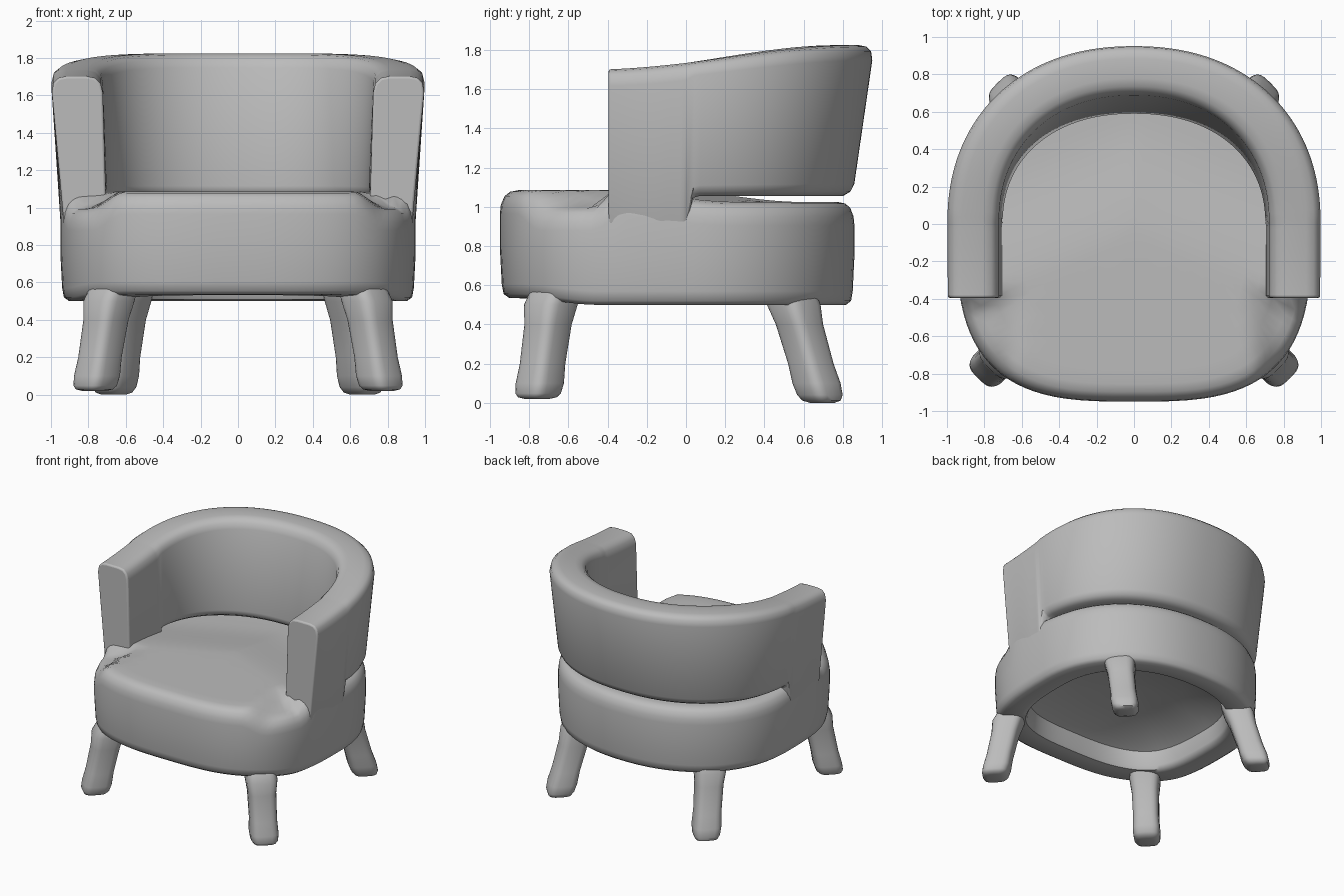
import bpy, bmesh, math
from mathutils import Vector

cube = bpy.data.objects.get("Cube")
if cube:
    bpy.data.objects.remove(cube, do_unlink=True)

grey = bpy.data.materials.new("soft grey")
grey.use_nodes = True
COLOR = (0.5, 0.5, 0.5, 1)
grey.diffuse_color = COLOR
grey.node_tree.nodes["Principled BSDF"].inputs["Base Color"].default_value = COLOR


def smoothstep(a, b, v):
    t = max(0, min(1, (v - a) / (b - a)))
    return t * t * (3 - 2 * t)


def rounded(t, rx, ry, n):
    """Point on a superellipse at angle t."""
    c, s = math.cos(t), math.sin(t)
    return (math.copysign(abs(c) ** (2 / n), c) * rx,
            math.copysign(abs(s) ** (2 / n), s) * ry)


def loft(name, rings, bevel=0):
    """Skin a list of closed rings and cap both ends."""
    bm = bmesh.new()
    rows = [[bm.verts.new(p) for p in ring] for ring in rings]
    for a, b in zip(rows, rows[1:]):
        for i in range(len(a)):
            j = (i + 1) % len(a)
            bm.faces.new((a[i], a[j], b[j], b[i]))
    bm.faces.new(rows[0][::-1])
    bm.faces.new(rows[-1])
    bmesh.ops.recalc_face_normals(bm, faces=bm.faces)
    mesh = bpy.data.meshes.new(name)
    bm.to_mesh(mesh)
    bm.free()
    mesh.materials.append(grey)
    ob = bpy.data.objects.new(name, mesh)
    bpy.context.collection.objects.link(ob)
    if bevel:
        mod = ob.modifiers.new("soft edge", "BEVEL")
        mod.width, mod.segments = bevel, 3
        mod.limit_method, mod.angle_limit = "ANGLE", math.radians(60)
    bpy.ops.object.select_all(action="DESELECT")
    bpy.context.view_layer.objects.active = ob
    ob.select_set(True)
    bpy.ops.object.shade_smooth_by_angle(angle=math.radians(50))
    return ob


# Seat: hollow underneath, softly crowned on top, lower at the front corners
def seat_top(x, y):
    corner = smoothstep(0.62, 0.78, abs(x)) * smoothstep(0.36, 0.46, -y)
    return 1.085 - 0.085 * corner - 0.06 * smoothstep(-0.1, 0.6, y + 0.4 * abs(x))


def seat_lift(y):
    return 0.035 * smoothstep(0.45, 0.85, -y)


def seat_outline(count=96):
    pts = []
    for i in range(count):
        t = math.tau * (i + 0.5) / count
        back = math.sin(t) > 0
        pts.append(rounded(t, 0.95, 0.86 if back else 0.95, 2.2 if back else 3.1))
    return pts


lower = [(0.02, 0.8), (0.4, 0.77), (0.65, 0.71), (0.75, 0.66), (0.765, 0.54),
         (0.78, 0.51), (0.82, 0.5), (0.95, 0.5), (0.98, 0.52), (0.99, 0.57), (1, 0.75)]
upper = [(1, 0.12), (0.995, 0.075), (0.975, 0.03), (0.945, 0.008), (0.9, 0)]
upper += [(0.9 - 0.088 * k, 0) for k in range(1, 11)]
outline = seat_outline()
rings = [[(x * s, y * s, z + seat_lift(y * s)) for x, y in outline] for s, z in lower]
rings += [[(x * s, y * s, seat_top(x * s, y * s) - drop) for x, y in outline]
          for s, drop in upper]
loft("seat", rings)


# Wraparound back and arms: a rounded section swept along a U-shaped path
ARM_FRONT = -0.395


def u_path(rx, ry, arm_steps=24, arc_steps=96):
    side = [(rx, ARM_FRONT * (1 - k / arm_steps)) for k in range(arm_steps)]
    arc = [rounded(math.pi * k / arc_steps, rx, ry, 2.2) for k in range(arc_steps + 1)]
    return side + arc + [(-x, y) for x, y in reversed(side)]


section = [(0, 0.08), (0, 0.9), (0.05, 0.96), (0.15, 0.99), (0.3, 1), (0.7, 1),
           (0.86, 0.99), (0.96, 0.955), (1, 0.9), (1, 0.08), (0.95, 0.03),
           (0.82, 0), (0.18, 0), (0.05, 0.03)]
paths = zip(u_path(1.003, 0.962), u_path(0.95, 0.85),
            u_path(0.725, 0.7), u_path(0.7, 0.58))
rings = []
for out_top, out_low, in_top, in_low in paths:
    y = out_top[1]
    raised = smoothstep(-0.01, 0.05, y)
    top = 1.7 + 0.125 * smoothstep(-0.5, 0.95, y)
    low = 0.85 + 0.205 * raised
    # The arms tuck into the sides of the seat
    tuck = 1 - (0.006 + 0.02 * smoothstep(0.1, 0.39, -y)) * (1 - raised)
    outer_base = Vector((out_low[0] * tuck, out_low[1]))
    ring = []
    for u, v in section:
        high = Vector(out_top).lerp(Vector(in_top), u)
        base = outer_base.lerp(Vector(in_low), u)
        ring.append((*base.lerp(high, v), low + (top - low) * v))
    rings.append(ring)
loft("back_and_arms", rings, bevel=0.02)


# Legs: splayed rounded posts turned to face the corners
def leg(name, top, foot, foot_z):
    rings = []
    for z, half in [(0.66, 0.07), (0.58, 0.11), (0.5, 0.118), (0.4, 0.104), (0.2, 0.1),
                    (0.1, 0.106), (0.04, 0.1), (0.012, 0.085), (0, 0.055)]:
        center = Vector(foot).lerp(Vector(top), min(z / 0.5, 1))
        center *= 1 - 0.5 * max(0, z - 0.5)
        ring = []
        for i in range(24):
            x, y = rounded(math.tau * i / 24, half, half, 3.5)
            ring.append((center.x + (x - y) * 0.7071, center.y + (x + y) * 0.7071,
                         max(z, foot_z + z * 0.7)))
        rings.append(ring)
    loft(name, rings)


for side, sx in (("left", 1), ("right", -1)):
    leg("front_leg_" + side, (0.69 * sx, -0.69), (0.77 * sx, -0.76), 0.02)
    leg("back_leg_" + side, (0.6 * sx, 0.55), (0.665 * sx, 0.695), 0)
